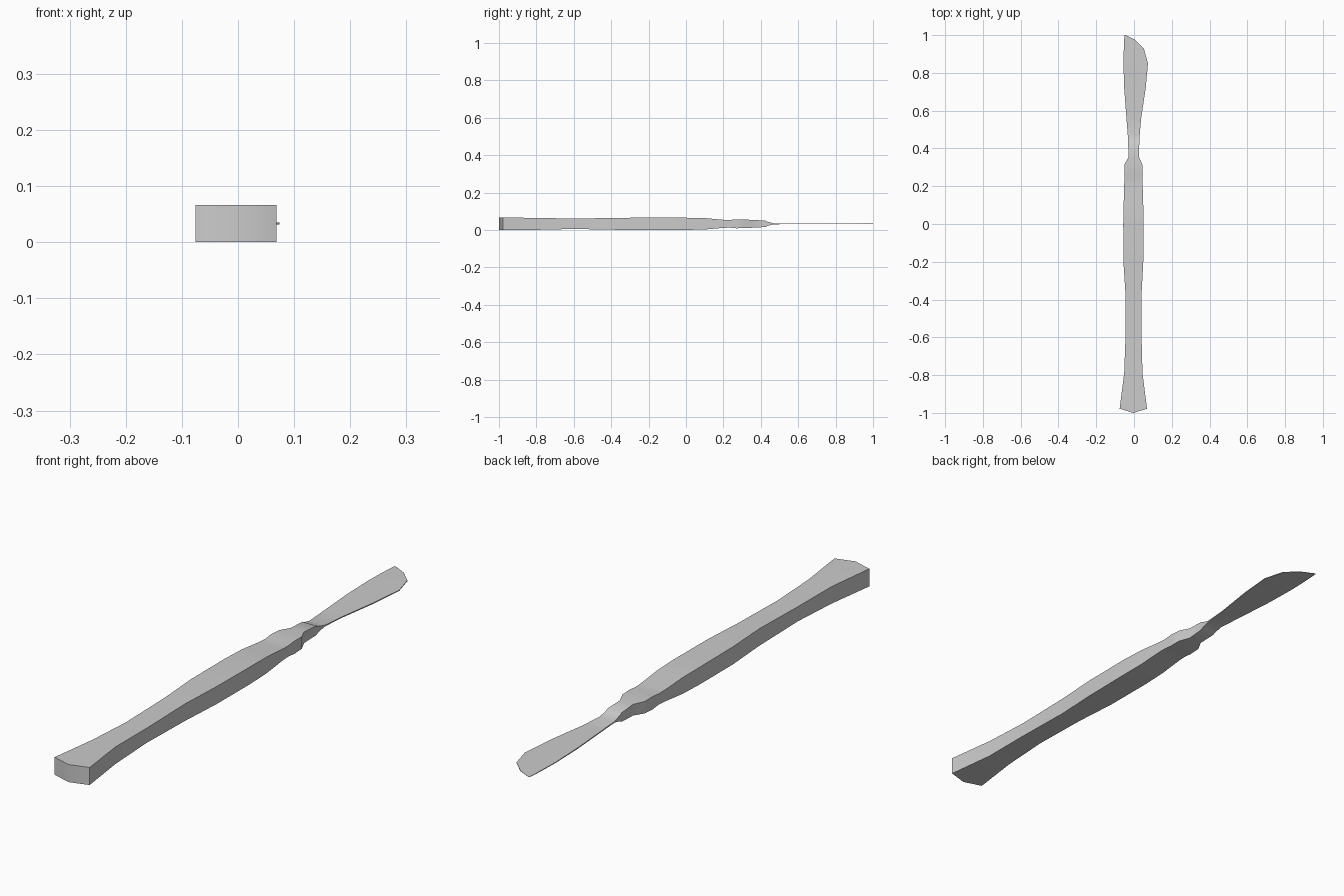
import bpy, bmesh

Z = 0.0335  # height of the knife's mid-plane


def loft(name, sections, end_point=0.0):
    """Skin six-point sections (y, left x, right x, thickness) along y."""
    bm = bmesh.new()
    rings = []
    for i, (y, xl, xr, t) in enumerate(sections):
        ym = y - (end_point if i == 0 else 0)
        xm = (xl + xr) / 2
        pts = [(xl, y), (xm, ym), (xr, y)]
        ring = [bm.verts.new((x, py, Z + t / 2)) for x, py in pts]
        ring += [bm.verts.new((x, py, Z - t / 2)) for x, py in reversed(pts)]
        rings.append(ring)
    for a, b in zip(rings, rings[1:]):
        for i in range(6):
            j = (i + 1) % 6
            bm.faces.new((a[i], a[j], b[j], b[i]))
    # end caps as two quads each, so the pointed butt stays clean
    for r in (rings[0], rings[-1]):
        bm.faces.new((r[0], r[1], r[4], r[5]))
        bm.faces.new((r[1], r[2], r[3], r[4]))
    bmesh.ops.recalc_face_normals(bm, faces=bm.faces)
    mesh = bpy.data.meshes.new(name)
    bm.to_mesh(mesh)
    bm.free()
    ob = bpy.data.objects.new(name, mesh)
    bpy.context.collection.objects.link(ob)
    bpy.context.view_layer.objects.active = ob
    ob.select_set(True)
    bpy.ops.object.shade_smooth_by_angle(angle=0.6)
    ob.select_set(False)
    return ob


# Flared handle, collar and blade, as one continuous body
loft("table_knife", [
    # handle
    (-0.978, -0.076, 0.069, 0.066),
    (-0.79, -0.052, 0.045, 0.064),
    (-0.60, -0.045, 0.040, 0.055),
    (-0.37, -0.045, 0.040, 0.064),
    (-0.20, -0.056, 0.049, 0.066),
    (0.00, -0.057, 0.051, 0.065),
    (0.10, -0.055, 0.049, 0.061),
    # collar
    (0.20, -0.052, 0.046, 0.043),
    (0.235, -0.051, 0.045, 0.041),
    (0.27, -0.051, 0.045, 0.048),
    (0.315, -0.050, 0.044, 0.045),
    (0.355, -0.029, 0.026, 0.042),
    (0.425, -0.031, 0.028, 0.034),
    (0.435, -0.031, 0.028, 0.023),
    (0.47, -0.033, 0.030, 0.005),
    # blade
    (0.56, -0.040, 0.038, 0.004),
    (0.72, -0.052, 0.062, 0.004),
    (0.85, -0.056, 0.074, 0.003),
    (0.93, -0.054, 0.052, 0.003),
    (0.975, -0.052, 0.005, 0.002),
    (1.0, -0.050, -0.045, 0.001),
], end_point=0.022)
